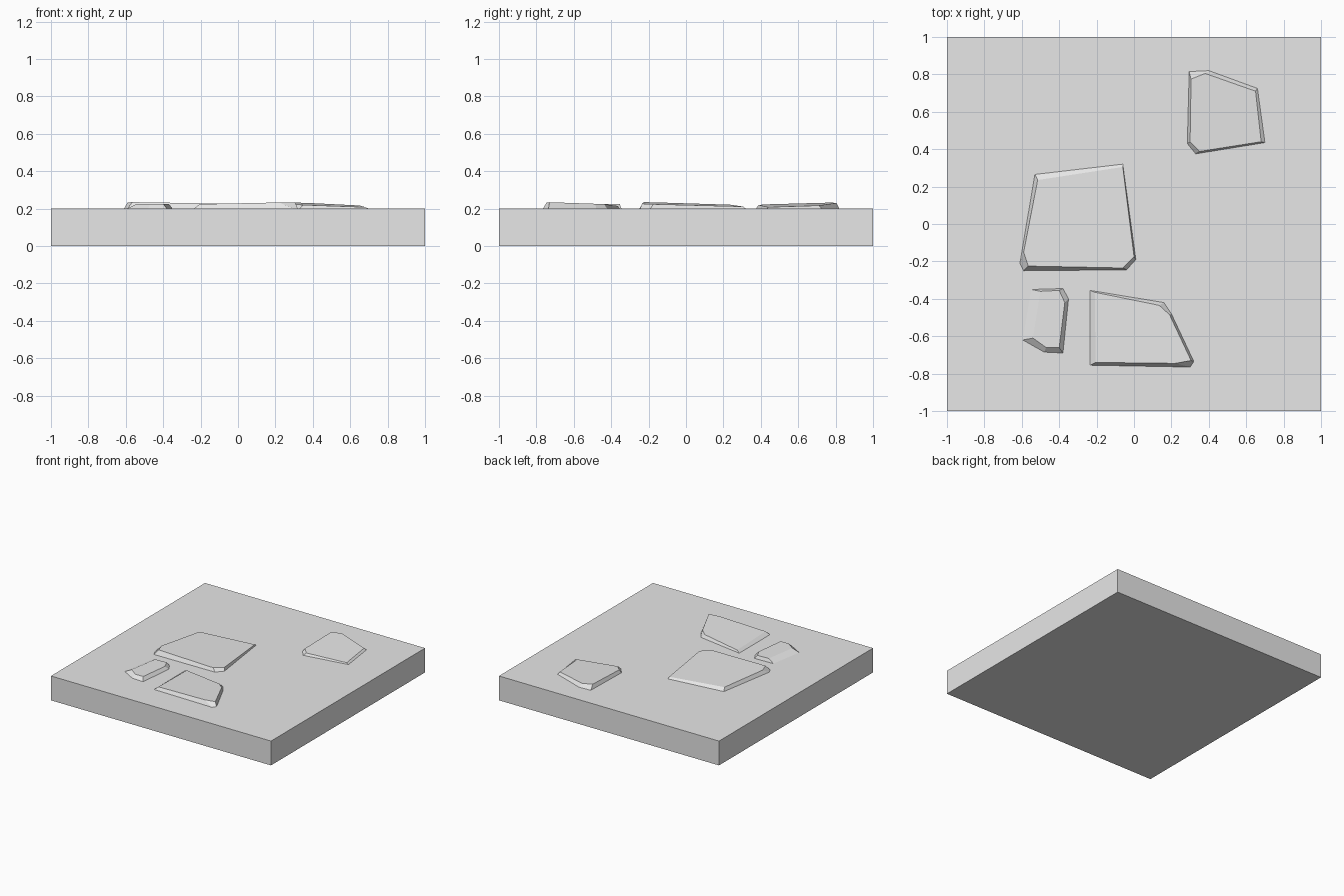
import bpy
import bmesh

SLAB_TOP = 0.2
SINK = 0.01          # how far each stone is embedded in the slab
UNIT = 0.01          # outlines are given in hundredths

cube = bpy.data.objects.get("Cube")
if cube:
    bpy.data.objects.remove(cube, do_unlink=True)

# Single plain grey for the whole model
grey = bpy.data.materials.new("plain grey")
grey.use_nodes = True
colour = (0.8, 0.8, 0.8, 1)
grey.diffuse_color = colour
for node in grey.node_tree.nodes:
    if node.type == 'BSDF_PRINCIPLED':
        node.inputs["Base Color"].default_value = colour


def add_object(name, bm):
    """Turn a bmesh into a flat shaded object in the scene."""
    bmesh.ops.recalc_face_normals(bm, faces=bm.faces)
    mesh = bpy.data.meshes.new(name)
    bm.to_mesh(mesh)
    bm.free()
    mesh.materials.append(grey)
    obj = bpy.data.objects.new(name, mesh)
    bpy.context.collection.objects.link(obj)
    return obj


def add_slab(name):
    bm = bmesh.new()
    bmesh.ops.create_cube(bm, size=1)
    bmesh.ops.scale(bm, vec=(2, 2, SLAB_TOP), verts=bm.verts)
    bmesh.ops.translate(bm, vec=(0, 0, SLAB_TOP / 2), verts=bm.verts)
    return add_object(name, bm)


def add_stone(name, outline, top, plane):
    """Chipped stone: footprint at slab level, smaller tilted top face."""
    height, slope_x, slope_y = plane
    bm = bmesh.new()

    def ring(points, z_at):
        return [bm.verts.new((x * UNIT, y * UNIT, z_at(x * UNIT, y * UNIT)))
                for x, y in points]

    rings = [
        ring(outline, lambda x, y: SLAB_TOP - SINK),
        ring(outline, lambda x, y: SLAB_TOP),
        ring(top, lambda x, y: height + slope_x * x + slope_y * y),
    ]
    count = len(outline)
    for lower, upper in zip(rings, rings[1:]):
        for i in range(count):
            j = (i + 1) % count
            bm.faces.new((lower[i], lower[j], upper[j], upper[i]))
    bm.faces.new(rings[0])
    bm.faces.new(rings[-1])
    return add_object(name, bm)


# Base slab
add_slab("floor_slab")

# Raised stones
add_stone(
    "large_stone",
    [(-53, 26.5), (-6, 32), (1, -19), (-4, -24.5), (-59, -25), (-61, -21)],
    [(-51.5, 23.5), (-6, 30.5), (0, -17.5), (-6, -23.5), (-56.5, -22.5), (-59, -15)],
    (0.219, -0.017, -0.028))

add_stone(
    "small_stone",
    [(-55, -35), (-38, -34.5), (-35, -40), (-38, -69), (-48, -68.5), (-59.5, -62)],
    [(-50, -36), (-40, -35.5), (-37, -42), (-40, -66), (-47, -66), (-54, -61)],
    (0.226, 0, 0))

add_stone(
    "front_stone",
    [(-23.5, -35.5), (16, -42), (20, -48), (32, -73.5), (30, -76.5), (-23.5, -75.5)],
    [(-21, -36.5), (13.5, -43.5), (19, -48.5), (30.5, -73), (22, -74.5), (-20.5, -74)],
    (0.21, 0.02, -0.025))

add_stone(
    "back_stone",
    [(29.5, 81.5), (40, 82), (66, 72.5), (70, 43.5), (33, 37.5), (28.5, 43)],
    [(30.5, 77.5), (38, 80.5), (65, 71), (68, 44), (35, 38.8), (30, 44)],
    (0.223, -0.04, 0.028))
